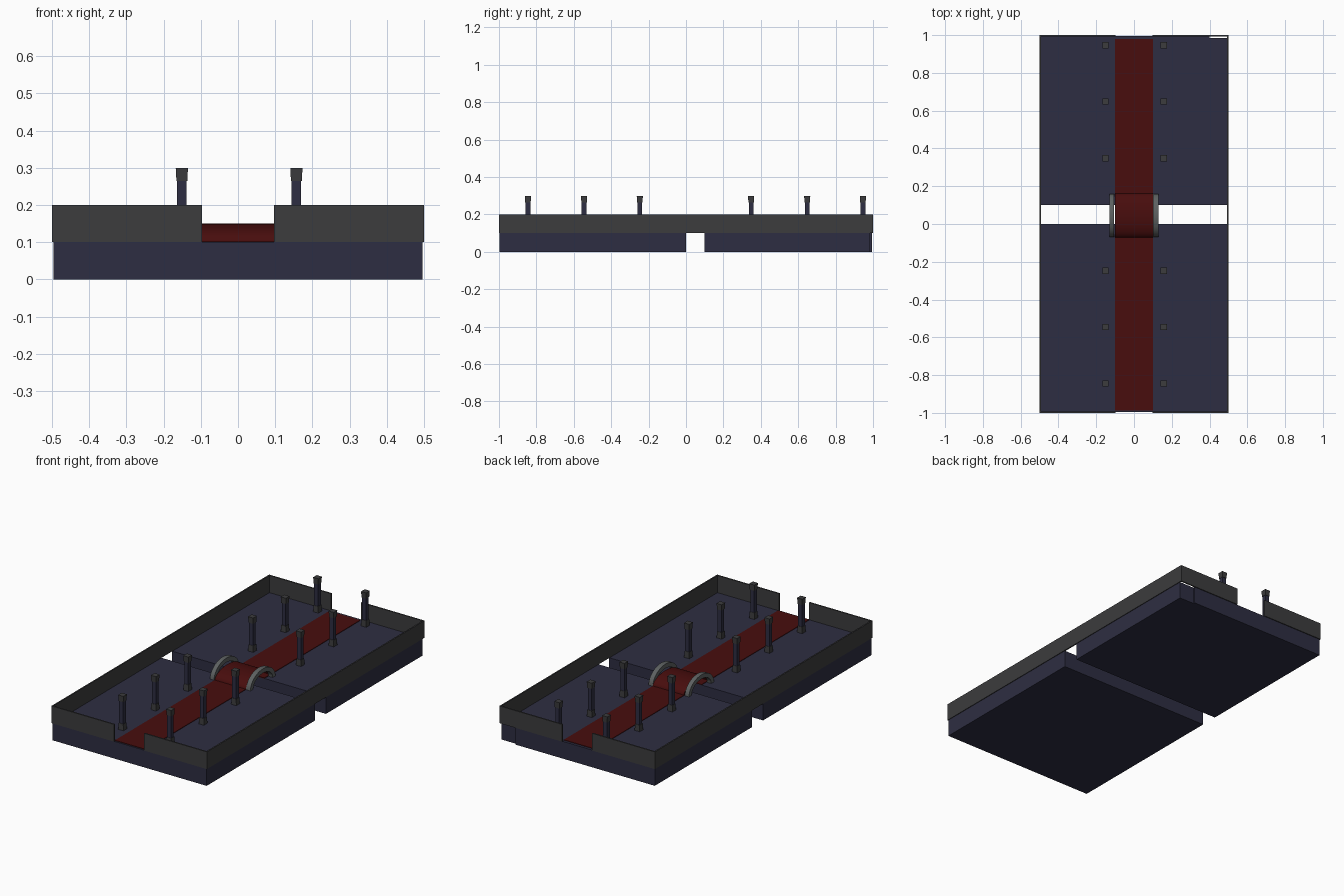
import bpy, bmesh, math

if "Cube" in bpy.data.objects:
    bpy.data.objects.remove(bpy.data.objects["Cube"])


def mat(name, rgb):
    m = bpy.data.materials.new(name)
    m.diffuse_color = (*rgb, 1)
    m.use_nodes = True
    m.node_tree.nodes["Principled BSDF"].inputs["Base Color"].default_value = m.diffuse_color
    return m


BLUE = mat("dark blue stone", (0.027, 0.027, 0.054))
GREY = mat("charcoal", (0.045, 0.045, 0.047))
RED = mat("deep red carpet", (0.065, 0.004, 0.004))
STEEL = mat("steel grey", (0.11, 0.12, 0.12))


def finish(bm, name, material):
    bmesh.ops.recalc_face_normals(bm, faces=bm.faces)
    me = bpy.data.meshes.new(name)
    bm.to_mesh(me)
    bm.free()
    me.materials.append(material)
    ob = bpy.data.objects.new(name, me)
    bpy.context.collection.objects.link(ob)
    return ob


def box(name, material, x, y, z, bottom=1.0, top=1.0):
    """Box from (min, max) ranges; bottom/top scale those ends for a taper."""
    bm = bmesh.new()
    bmesh.ops.create_cube(bm, size=1)
    for v in bm.verts:
        k = top if v.co.z > 0 else bottom
        v.co = [(r[0] + r[1]) / 2 + c * (r[1] - r[0]) * s
                for r, c, s in zip((x, y, z), v.co, (k, k, 1))]
    return finish(bm, name, material)


def arch(name, material, x, outer, inner, cy=0.045, base=0.1, n=20):
    """Half-elliptical band standing across the gap, extruded along x."""
    bm = bmesh.new()
    rings = []
    for i in range(n + 1):
        a = math.pi * i / n
        c, s = math.cos(a), math.sin(a)
        rings.append([bm.verts.new((px, cy + ry * c, base + rz * s))
                      for px, (ry, rz) in ((x[0], outer), (x[1], outer),
                                           (x[1], inner), (x[0], inner))])
    for p, q in zip(rings, rings[1:]):
        for j in range(4):
            k = (j + 1) % 4
            bm.faces.new((p[j], p[k], q[k], q[j]))
    bm.faces.new(rings[0])
    bm.faces.new(rings[-1])
    ob = finish(bm, name, material)
    bpy.context.view_layer.objects.active = ob
    ob.select_set(True)
    bpy.ops.object.shade_smooth_by_angle(angle=math.radians(35))
    ob.select_set(False)
    return ob


# Floor slabs either side of the gap, the rear one notched at a corner
box("front_floor", BLUE, (-0.496, 0.496), (-0.996, 0), (0, 0.1))
box("rear_floor", BLUE, (-0.496, 0.4), (0.1, 0.995), (0, 0.1))
box("rear_floor_corner", BLUE, (0.4, 0.496), (0.1, 0.985), (0, 0.1))

# Perimeter walls with entrances at both ends
T = 0.008
for side, s in (("left", -1), ("right", 1)):
    box(side + "_wall", GREY, sorted((s * 0.5, s * (0.5 - T))), (-1, 1), (0.1, 0.2))
    for end, e in (("front", -1), ("rear", 1)):
        box(f"{end}_{side}_wall", GREY, sorted((s * 0.097, s * (0.5 - T))),
            sorted((e * 1.0, e * (1 - T))), (0.1, 0.2))

# Carpet runners
box("front_carpet", RED, (-0.1, 0.1), (-0.988, 0), (0.098, 0.103))
box("rear_carpet", RED, (-0.1, 0.1), (0.1, 0.98), (0.098, 0.103))

# Arched bridge and its side rails
arch("bridge_deck", RED, (-0.1, 0.1), (0.117, 0.05), (0.109, 0.043))
for side, x in (("left", (-0.131, -0.105)), ("right", (0.101, 0.129))):
    arch(side + "_bridge_rail", STEEL, x, (0.115, 0.085), (0.09, 0.06))

# Rows of pillars with flared bases and capitals
H, W = 0.0165, 0.0125
for side, x in (("left", -0.151), ("right", 0.157)):
    for i, y in enumerate((-0.845, -0.545, -0.247, 0.348, 0.648, 0.946)):
        tag = f"{side}_pillar_{i + 1}"
        wide = (x - H, x + H), (y - H, y + H)
        box(tag + "_shaft", BLUE, (x - W, x + W), (y - W, y + W), (0.13, 0.275))
        box(tag + "_base", GREY, *wide, (0.1, 0.137), top=0.88)
        box(tag + "_capital", GREY, *wide, (0.265, 0.3), bottom=0.88)
